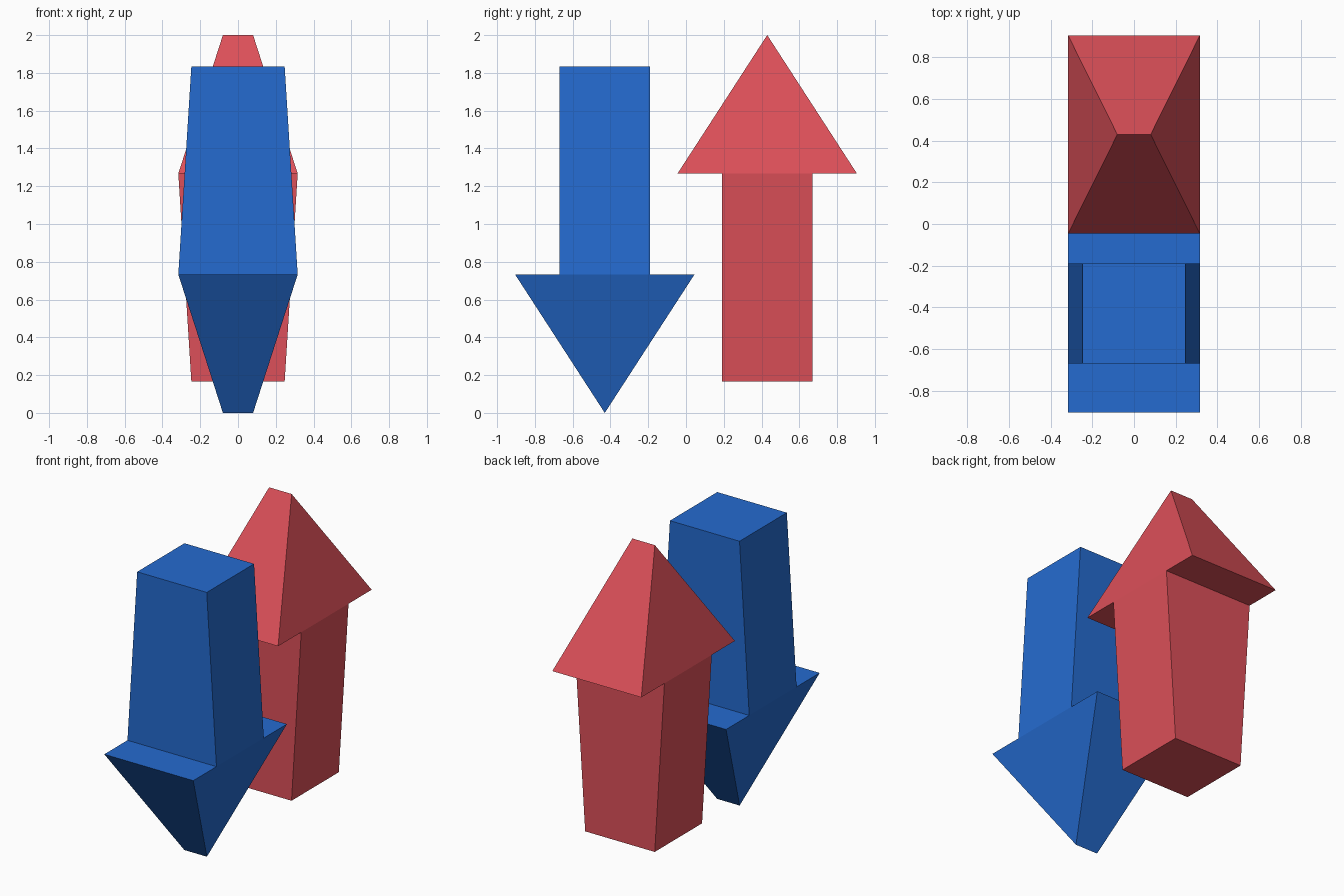
import bpy, bmesh

if "Cube" in bpy.data.objects:
    bpy.data.objects.remove(bpy.data.objects["Cube"])

# Arrow side profile pointing up: (y from arrow axis, z from mid height, half width in x)
PROFILE = [
    (0.24, -0.833, 0.247), (0.24, 0.267, 0.316), (0.475, 0.267, 0.316),
    (0.0, 1.0, 0.08),
    (-0.475, 0.267, 0.316), (-0.24, 0.267, 0.316), (-0.24, -0.833, 0.247),
]


def arrow(name, y_centre, flip, colour):
    bm = bmesh.new()
    left, right = [
        [bm.verts.new((side * w, y_centre + flip * y, 1 + flip * z)) for y, z, w in PROFILE]
        for side in (-1, 1)
    ]
    # Rim of the profile
    n = len(PROFILE)
    for i in range(n):
        j = (i + 1) % n
        bm.faces.new((left[i], left[j], right[j], right[i]))
    # Tapered shaft and head sides
    for v in (left, right):
        bm.faces.new([v[i] for i in (0, 1, 5, 6)])
        bm.faces.new([v[i] for i in (1, 2, 3, 4, 5)])
    bmesh.ops.recalc_face_normals(bm, faces=bm.faces)
    mesh = bpy.data.meshes.new(name)
    bm.to_mesh(mesh)
    bm.free()
    mat = bpy.data.materials.new(name + "_colour")
    mat.diffuse_color = colour
    mat.use_nodes = True
    mat.node_tree.nodes["Principled BSDF"].inputs["Base Color"].default_value = mat.diffuse_color
    mesh.materials.append(mat)
    bpy.context.collection.objects.link(bpy.data.objects.new(name, mesh))


arrow("up_arrow", 0.43, 1, (0.72, 0.08, 0.10, 1))
arrow("down_arrow", -0.43, -1, (0.018, 0.147, 0.63, 1))
